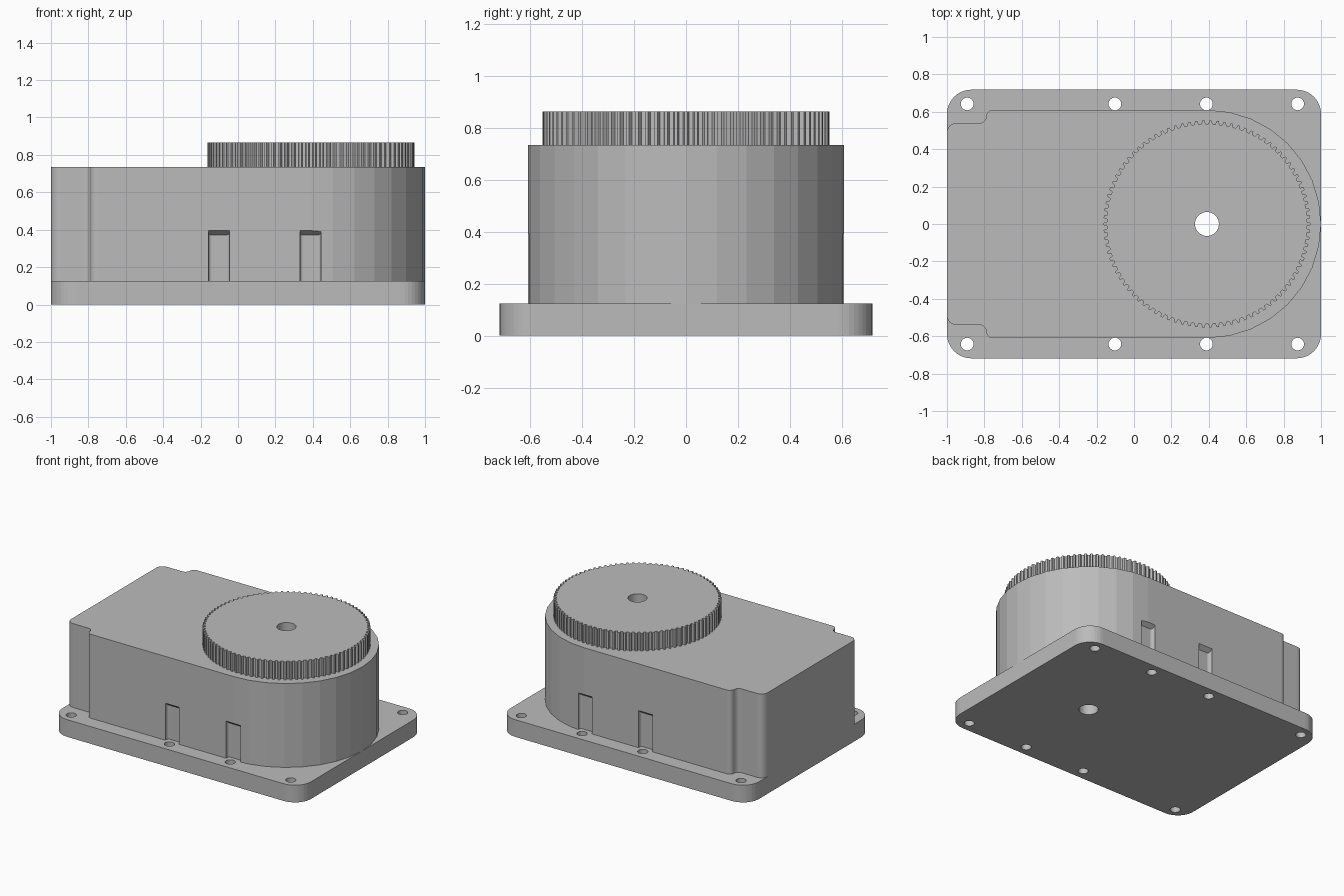
import bpy, bmesh, math
from mathutils import Vector

cube = bpy.data.objects.get("Cube")
if cube:
    bpy.data.objects.remove(cube, do_unlink=True)

GREY = (0.5, 0.5, 0.5, 1)
grey = bpy.data.materials.new("grey plastic")
grey.use_nodes = True
grey.diffuse_color = GREY
grey.node_tree.nodes["Principled BSDF"].inputs["Base Color"].default_value = GREY

AXLE_X = 0.39
PLATE_TOP, HOUSING_TOP, GEAR_TOP = 0.125, 0.735, 0.865
WALL = 0.61


def fillet(corners, steps=6):
    """Round each (x, y, radius) corner of an outline."""
    out = []
    for i, (x, y, r) in enumerate(corners):
        p = Vector((x, y))
        if r == 0:
            out.append(p)
            continue
        a = (Vector(corners[i - 1][:2]) - p).normalized()
        b = (Vector(corners[(i + 1) % len(corners)][:2]) - p).normalized()
        centre = p + (a + b) * r
        for k in range(steps + 1):
            t = k / steps * math.pi / 2
            out.append(centre - b * r * math.cos(t) - a * r * math.sin(t))
    return out


def circle(x, y, r, n=32):
    return [Vector((x + r * math.cos(i * math.tau / n),
                    y + r * math.sin(i * math.tau / n))) for i in range(n)]


def prism(name, outline, z0, top):
    """Extrude an outline; top is a height or a function of the point."""
    height = top if callable(top) else (lambda p: top)
    bm = bmesh.new()
    low = [bm.verts.new((p.x, p.y, z0)) for p in outline]
    high = [bm.verts.new((p.x, p.y, height(p))) for p in outline]
    bm.faces.new(low)
    bm.faces.new(high)
    for i in range(len(low)):
        j = (i + 1) % len(low)
        bm.faces.new((low[i], low[j], high[j], high[i]))
    bmesh.ops.recalc_face_normals(bm, faces=bm.faces)
    mesh = bpy.data.meshes.new(name)
    bm.to_mesh(mesh)
    bm.free()
    mesh.materials.append(grey)
    obj = bpy.data.objects.new(name, mesh)
    bpy.context.collection.objects.link(obj)
    return obj


def cut(target, cutters):
    """Subtract the cutters from the target and delete them."""
    for c in cutters:
        c.hide_render = True
        mod = target.modifiers.new("cut", 'BOOLEAN')
        mod.operation, mod.solver, mod.object = 'DIFFERENCE', 'EXACT', c
        bpy.context.view_layer.objects.active = target
        bpy.ops.object.modifier_apply(modifier=mod.name)
        bpy.data.objects.remove(c, do_unlink=True)


def axle_cutter():
    return prism("axle_cutter", circle(AXLE_X, 0, 0.064), -0.1, 1)


# Mounting plate with screw holes
plate = prism("mounting_plate", fillet(
    [(sx, sy * 0.718, 0.13) for sx, sy in ((1, -1), (1, 1), (-1, 1), (-1, -1))], 10),
    0, PLATE_TOP)
cut(plate, [axle_cutter()] + [
    prism("screw_cutter", circle(x, y, 0.034, 24), -0.1, 0.3)
    for x in (-0.892, -0.102, 0.387, 0.875) for y in (-0.642, 0.642)])

# Housing: stepped narrow end, straight walls, round end about the axle
arc = [Vector((AXLE_X + WALL * math.sin(a), -WALL * math.cos(a)))
       for a in (i * math.pi / 16 for i in range(17))]
step = [(-0.79, WALL, 0.035), (-0.79, 0.54, 0.035), (-1, 0.54, 0.05)]
mirrored = [(x, -y, r) for x, y, r in reversed(step)]
outline = fillet([(p.x, p.y, 0) for p in arc] + step + mirrored)
housing = prism("gear_housing", outline, PLATE_TOP, HOUSING_TOP)

# Screwdriver clearance slots with sloped ceilings
slots = []
for x in (-0.102, 0.387):
    for side in (-1, 1):
        w, back, front = 0.056, side * 0.58, side * 0.7
        shape = fillet([(x - w, front, 0), (x - w, back, 0.018),
                        (x + w, back, 0.018), (x + w, front, 0)])
        slots.append(prism("slot_cutter", shape, 0.05,
                           lambda p: 0.395 + (abs(p.y) - WALL) * 0.8))
cut(housing, [axle_cutter()] + slots)

# Toothed wheel
TEETH, ROOT, TIP = 90, 0.535, 0.553
rim = []
for i in range(TEETH):
    for part, r in ((-0.3, ROOT), (-0.16, TIP), (0.16, TIP), (0.3, ROOT)):
        a = (i + part) * math.tau / TEETH
        rim.append(Vector((AXLE_X + r * math.cos(a), r * math.sin(a))))
gear = prism("gear_wheel", rim, HOUSING_TOP, GEAR_TOP)
cut(gear, [axle_cutter()])
